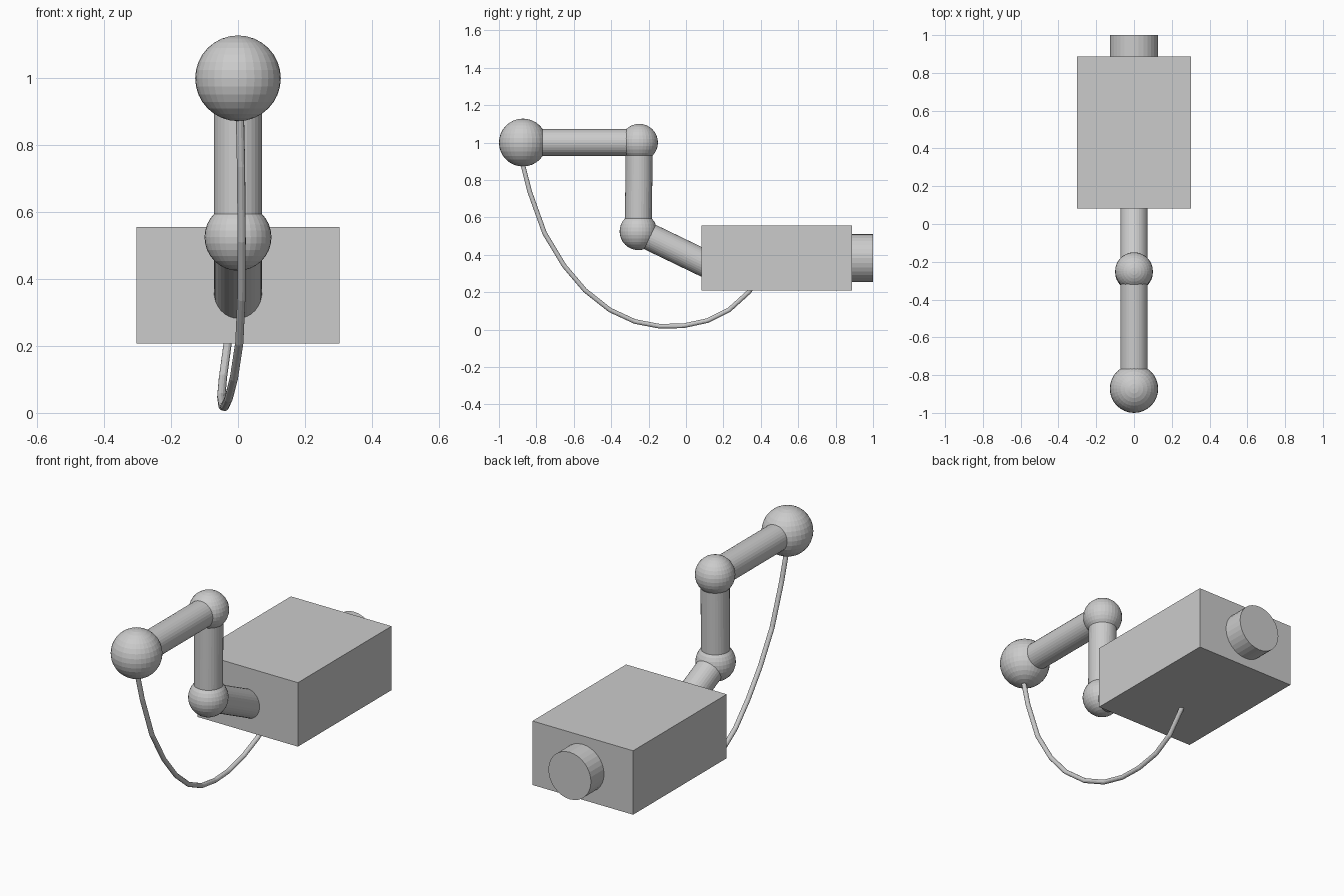
import bpy
from mathutils import Vector

if "Cube" in bpy.data.objects:
    bpy.data.objects.remove(bpy.data.objects["Cube"])


def ball(name, loc, radius):
    bpy.ops.mesh.primitive_uv_sphere_add(segments=32, ring_count=16, radius=radius, location=loc)
    bpy.context.object.name = name


def rod(name, a, b, radius):
    a, b = Vector(a), Vector(b)
    d = b - a
    bpy.ops.mesh.primitive_cylinder_add(vertices=32, radius=radius, depth=d.length, location=(a + b) / 2)
    ob = bpy.context.object
    ob.name = name
    ob.rotation_euler = d.to_track_quat('Z', 'Y').to_euler()


# Joint positions along the arm
tip = (0, -0.872, 1.0)
elbow = (0, -0.25, 1.0)
wrist = (0, -0.255, 0.525)
socket = (0, 0.16, 0.325)

# Arm balls
ball("tip_ball", tip, 0.128)
ball("upper_joint", elbow, 0.1)
ball("lower_joint", wrist, 0.1)

# Arm tubes
rod("upper_arm", tip, elbow, 0.072)
rod("middle_arm", elbow, wrist, 0.072)
rod("lower_arm", wrist, socket, 0.072)

# Body box
bpy.ops.mesh.primitive_cube_add(size=1, location=(0, 0.485, 0.382))
body = bpy.context.object
body.name = "body"
body.scale = (0.606, 0.805, 0.348)

# Round knob on the back
rod("back_knob", (0, 0.85, 0.382), (0, 1.0, 0.382), 0.128)

# Hanging cable from the tip ball to the underside of the body
path = [(0.005, -0.875, 0.95), (0.006, -0.872, 0.88), (0.009, -0.836, 0.738),
        (0.011, -0.756, 0.515), (0.01, -0.652, 0.342), (0.004, -0.54, 0.21),
        (-0.012, -0.407, 0.105), (-0.028, -0.273, 0.043), (-0.04, -0.142, 0.018),
        (-0.046, -0.015, 0.02), (-0.05, 0.115, 0.048), (-0.045, 0.23, 0.105),
        (-0.032, 0.335, 0.2), (-0.025, 0.37, 0.25)]
curve = bpy.data.curves.new("cable", 'CURVE')
curve.dimensions = '3D'
curve.bevel_depth = 0.0125
curve.bevel_resolution = 4
curve.use_fill_caps = True
spline = curve.splines.new('POLY')
spline.points.add(len(path) - 1)
for p, co in zip(spline.points, path):
    p.co = (*co, 1)
spline.use_smooth = False
cable = bpy.data.objects.new("cable", curve)
bpy.context.collection.objects.link(cable)
